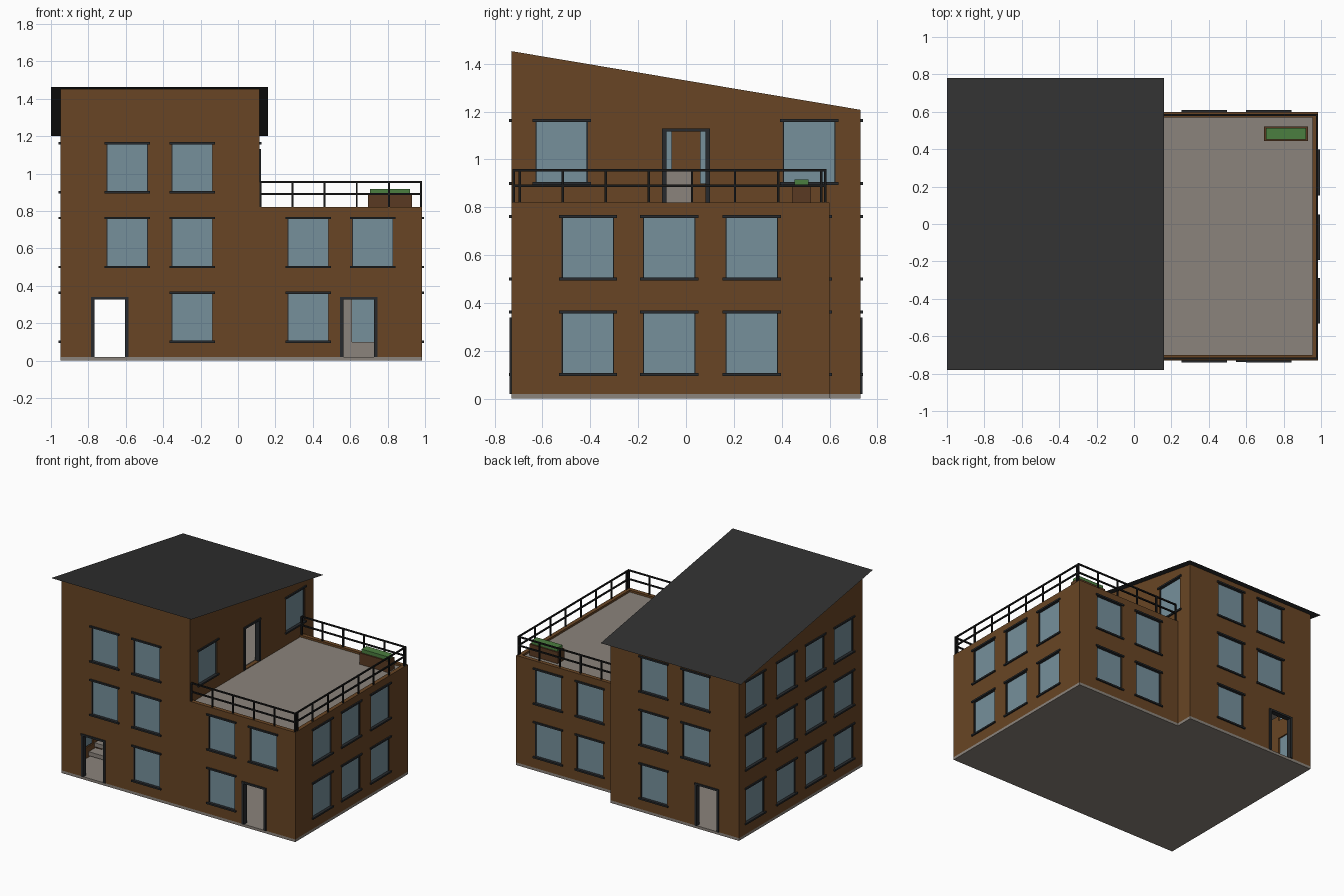
import bpy, bmesh

cube = bpy.data.objects.get("Cube")
if cube:
    bpy.data.objects.remove(cube, do_unlink=True)


def material(name, rgb):
    m = bpy.data.materials.new(name)
    m.use_nodes = True
    m.diffuse_color = (*rgb, 1)
    m.node_tree.nodes["Principled BSDF"].inputs["Base Color"].default_value = (*rgb, 1)
    return m


BRICK = material("brown brick", (.14, .06, .018))
STONE = material("warm grey stone", (.26, .23, .2))
GLASS = material("blue glass", (.18, .28, .33))
TRIM = material("dark trim", (.02, .023, .026))
ROOF = material("roof charcoal", (.03, .03, .03))
METAL = material("black metal", (.01, .01, .01))
WOOD = material("planter wood", (.1, .042, .016))
LEAF = material("hedge green", (.07, .21, .05))


def box(bm, x, y, z, mat=0):
    """Add a box spanning the three (low, high) ranges."""
    verts = bmesh.ops.create_cube(bm, size=1)["verts"]
    for v in verts:
        for i, r in enumerate((x, y, z)):
            v.co[i] = max(r) if v.co[i] > 0 else min(r)
    for f in {f for v in verts for f in v.link_faces}:
        f.material_index = mat


def prism(bm, x, profile):
    """Extrude a (y, z) profile along x."""
    face = bm.faces.new([bm.verts.new((x[0], y, z)) for y, z in profile])
    out = bmesh.ops.extrude_face_region(bm, geom=[face])["geom"]
    for v in out:
        if isinstance(v, bmesh.types.BMVert):
            v.co.x = x[1]
    bmesh.ops.recalc_face_normals(bm, faces=bm.faces)


def finish(bm, name, *mats):
    me = bpy.data.meshes.new(name)
    bm.to_mesh(me)
    bm.free()
    for m in mats:
        me.materials.append(m)
    ob = bpy.data.objects.new(name, me)
    bpy.context.scene.collection.objects.link(ob)
    return ob


def cut(ob, cutters):
    """Carve the cutters out of the object, then drop them."""
    for c in cutters:
        c.hide_render = True
        mod = ob.modifiers.new("cut", "BOOLEAN")
        mod.operation, mod.solver, mod.object = "DIFFERENCE", "EXACT", c
    bpy.context.view_layer.update()
    deps = bpy.context.evaluated_depsgraph_get()
    me = bpy.data.meshes.new_from_object(ob.evaluated_get(deps))
    ob.modifiers.clear()
    ob.data = me
    for c in cutters:
        bpy.data.objects.remove(c, do_unlink=True)


# Main dimensions
LEFT, MID, RIGHT = -.95, .115, .985
FRONT, BACK, ANNEX_BACK = -.73, .73, .6
T = .03
DECK = .82


def roof_z(y):
    return 1.332 - .168 * y


# Each wall: (axis it faces, position, outward sign)
front, back = ("y", FRONT, -1), ("y", BACK, 1)
annex_back, annex_side = ("y", ANNEX_BACK, 1), ("x", RIGHT, 1)
tower_left, tower_right = ("x", LEFT, -1), ("x", MID, 1)

glass, trim, doors = bmesh.new(), bmesh.new(), bmesh.new()
holes = {"tower": bmesh.new(), "annex": bmesh.new()}


def wall_box(bm, wall, u, d, z):
    """Box on a wall: u runs along it, d is the outward depth."""
    axis, pos, sign = wall
    depth = (pos + sign * d[0], pos + sign * d[1])
    box(bm, *((depth, u) if axis == "x" else (u, depth)), z)


def window(part, wall, c, row):
    z0, z1, w = .1 + .4 * row, .362 + .4 * row, .11
    wall_box(holes[part], wall, (c - w, c + w), (-.05, .02), (z0, z1))
    wall_box(glass, wall, (c - w, c + w), (-.02, -.012), (z0, z1))
    for z in (z0, z1):
        wall_box(trim, wall, (c - w - .012, c + w + .012), (-.02, .01), (z - .006, z + .006))
    for s in (-1, 1):
        wall_box(trim, wall, (c + s * w, c + s * (w - .005)), (-.02, -.004), (z0, z1))


def door(part, wall, c, z0):
    w, z1 = .1, z0 + .32
    wall_box(holes[part], wall, (c - w, c + w), (-.05, .02), (z0, z1))
    for s in (-1, 1):
        wall_box(doors, wall, (c + s * w, c + s * (w - .018)), (-.03, .007), (z0, z1))
    wall_box(doors, wall, (c - w, c + w), (-.03, .008), (z1 - .014, z1))


# Windows and doors
for row in range(3):
    for c in (-.51, -.17, .17, .54):
        window("tower", tower_left, c, row)
    for wall in (front, back):
        window("tower", wall, -.245, row)
        if row:
            window("tower", wall, -.592, row)
for c in (-.52, .515):
    window("tower", tower_right, c, 2)
for row in range(2):
    for c in (-.41, -.07, .275):
        window("annex", annex_side, c, row)
    for c in (.375, .72):
        window("annex", annex_back, c, row)
    window("annex", front, .375, row)
window("annex", front, .72, 1)
door("tower", front, -.685, .02)
door("tower", back, -.685, .02)
door("tower", tower_right, 0, DECK - .01)
door("annex", front, .645, .02)
finish(glass, "window_panes", GLASS)
finish(trim, "window_lintels_and_sills", TRIM)
finish(doors, "door_frames", TRIM)

# Tower shell with sloping top
bm = bmesh.new()
prism(bm, (LEFT, MID), [(FRONT, .02), (BACK, .02), (BACK, roof_z(BACK) - .002),
                        (FRONT, roof_z(FRONT) - .002)])
tower = finish(bm, "tower_walls", BRICK, STONE)
bm = bmesh.new()
a, b = FRONT + T, BACK - T
prism(bm, (LEFT + T, MID - T), [(a, 0), (b, 0), (b, roof_z(b) - .02), (a, roof_z(a) - .02)])
cut(tower, [finish(bm, "tower_cavity", BRICK, STONE),
            finish(holes["tower"], "tower_openings", BRICK, STONE)])

# Annex shell with recessed terrace
bm = bmesh.new()
box(bm, (MID, RIGHT), (FRONT, ANNEX_BACK), (.02, DECK))
annex = finish(bm, "annex_walls", BRICK, STONE)
bm = bmesh.new()
inner = (FRONT + T, ANNEX_BACK - T)
box(bm, (MID + T, RIGHT - T), inner, (0, .77), 1)
box(bm, (MID - T, RIGHT - T), inner, (.8, .9))
cut(annex, [finish(bm, "annex_cavity", BRICK, STONE),
            finish(holes["annex"], "annex_openings", BRICK, STONE)])

# Base slab, terrace and storey floors
bm = bmesh.new()
box(bm, (LEFT, MID), (FRONT, BACK), (0, .02))
box(bm, (MID, RIGHT), (FRONT, ANNEX_BACK), (0, .02))
finish(bm, "base_slab", STONE)
bm = bmesh.new()
box(bm, (MID, RIGHT - T), inner, (.798, .805))
finish(bm, "terrace_floor", STONE)
bm = bmesh.new()
for z in (.4, .8):
    box(bm, (LEFT + T + .15, MID - T), (a, b), (z, z + .015))
box(bm, (MID + T, RIGHT - T), inner, (.4, .415))
finish(bm, "storey_floors", STONE)

# Indoor stairs along the outer wall
bm = bmesh.new()
for flight in range(2):
    for i in range(10):
        z = .06 + .4 * flight + .04 * i
        y = -.45 + .07 * i
        box(bm, (LEFT + T, LEFT + T + .14), (y, y + .08), (z - .03, z))
box(bm, (LEFT + T, LEFT + T + .14), (-.09, .02), (.8, .96))
finish(bm, "stairs", STONE)

# Thin sloping roof sheet
bm = bmesh.new()
bm.faces.new([bm.verts.new((x, y, roof_z(y)))
              for x, y in ((-1, -.78), (.16, -.78), (.16, .78), (-1, .78))])
finish(bm, "roof", ROOF)

# Terrace railing
bm = bmesh.new()
r = .005
x0, x1, y0, y1 = .12, .978, -.72, .582
for y in (y0, y1):
    for i in range(6):
        x = x0 + (x1 - x0) * i / 5
        box(bm, (x - r, x + r), (y - r, y + r), (.8, .955))
for i in range(8):
    y = -.695 + .18 * i
    box(bm, (x1 - r, x1 + r), (y - r, y + r), (.8, .955))
for z in (.89, .955):
    for y in (y0, y1):
        box(bm, (x0, x1 + r), (y - r, y + r), (z - r, z + r))
    box(bm, (x1 - r, x1 + r), (y0, y1), (z - r, z + r))
finish(bm, "terrace_railing", METAL)

# Planter with hedge
bm = bmesh.new()
box(bm, (.695, .93), (.443, .522), (.805, .89))
finish(bm, "planter", WOOD)
bm = bmesh.new()
box(bm, (.705, .92), (.453, .512), (.88, .917))
finish(bm, "hedge", LEAF)
